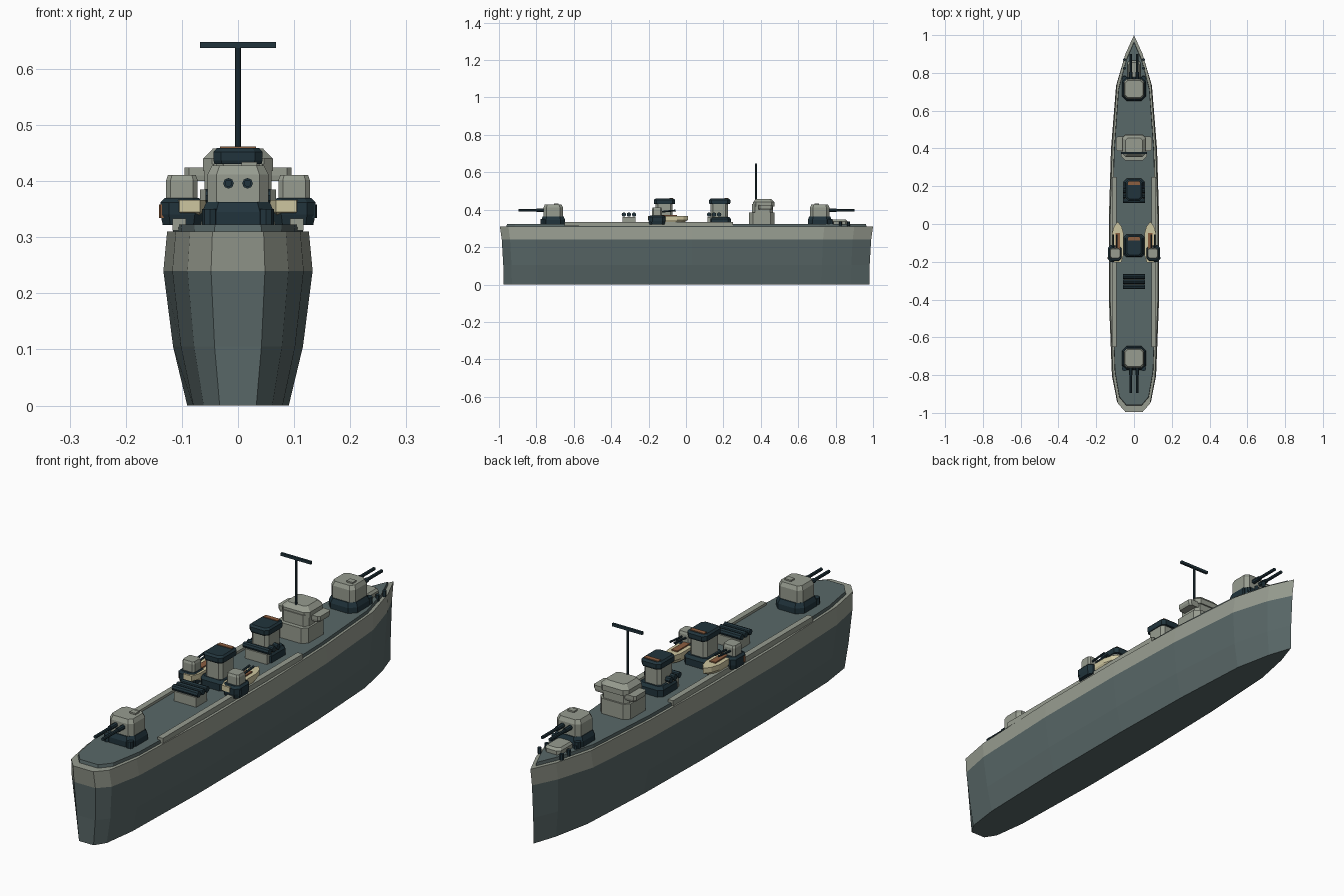
import bpy, bmesh
from math import pi
from mathutils import Matrix, Vector

cube = bpy.data.objects.get("Cube")
if cube:
    bpy.data.objects.remove(cube)


def material(name, hex_code):
    srgb = [int(hex_code[i:i + 2], 16) / 255 for i in (0, 2, 4)]
    col = [c / 12.92 if c < 0.04 else ((c + 0.055) / 1.055) ** 2.4 for c in srgb] + [1]
    m = bpy.data.materials.new(name)
    m.use_nodes = True
    m.diffuse_color = col
    m.node_tree.nodes["Principled BSDF"].inputs["Base Color"].default_value = col
    return m


HULL = material("slate grey", "596868")
LIGHT = material("light grey", "979C90")
DARK = material("dark navy", "21343C")
CREAM = material("cream", "CEC6A0")
RUST = material("rust brown", "8C5E40")


def finish(name, bm, mats):
    bmesh.ops.recalc_face_normals(bm, faces=bm.faces)
    me = bpy.data.meshes.new(name)
    bm.to_mesh(me)
    bm.free()
    for m in mats:
        me.materials.append(m)
    ob = bpy.data.objects.new(name, me)
    bpy.context.collection.objects.link(ob)
    return ob


def loft(name, rings, mats, bands=None):
    """Closed stack of equal rings; bands gives a material slot per layer."""
    bm = bmesh.new()
    vs = [[bm.verts.new(p) for p in r] for r in rings]
    n = len(rings[0])
    bm.faces.new(vs[0])
    for k in range(len(vs) - 1):
        for i in range(n):
            j = (i + 1) % n
            f = bm.faces.new((vs[k][i], vs[k][j], vs[k + 1][j], vs[k + 1][i]))
            f.material_index = bands[k] if bands else 0
    top = bm.faces.new(vs[-1])
    top.material_index = bands[-1] if bands else 0
    return finish(name, bm, mats)


def block(name, x, y, hx, hy, levels, mat, cut=0.012):
    """Corner-cut box; levels are (height, scale) pairs."""
    c = cut
    plan = [(hx, hy - c), (hx - c, hy), (c - hx, hy), (-hx, hy - c),
            (-hx, c - hy), (c - hx, -hy), (hx - c, -hy), (hx, c - hy)]
    return loft(name, [[(x + px * s, y + py * s, z) for px, py in plan]
                       for z, s in levels], [mat])


def box(name, x, y, hx, hy, z0, z1, mat):
    bm = bmesh.new()
    bmesh.ops.create_cube(bm, size=1, matrix=Matrix.Translation((x, y, (z0 + z1) / 2))
                          @ Matrix.Diagonal((2 * hx, 2 * hy, z1 - z0, 1)))
    return finish(name, bm, [mat])


def rod(name, a, b, r, mat, sides=8):
    a, b = Vector(a), Vector(b)
    d = b - a
    bm = bmesh.new()
    bmesh.ops.create_cone(bm, cap_ends=True, segments=sides, radius1=r, radius2=r, depth=d.length,
                          matrix=Matrix.Translation((a + b) / 2) @ d.to_track_quat('Z', 'Y').to_matrix().to_4x4())
    return finish(name, bm, [mat])


# Hull with a lighter upper band, and the raised deck
side = [(0.048, 0.9), (0.095, 0.74), (0.122, 0.4), (0.133, 0.03), (0.133, -0.4),
        (0.117, -0.81), (0.09, -0.95), (0.048, -0.995)]
outline = [(0, 1)] + side + [(-x, y) for x, y in reversed(side)]


def ring(z, sx, sy):
    return [(x * sx, y * sy, z) for x, y in outline]


loft("hull", [ring(0, 0.68, 0.98), ring(0.105, 0.87, 0.982), ring(0.24, 1, 0.99), ring(0.31, 0.95, 1)],
     [HULL, LIGHT], [0, 0, 1, 1])
loft("deck", [ring(0.309, 0.87, 0.965), ring(0.323, 0.86, 0.962)], [HULL])
DECK = 0.322

# Main gun turrets, bow and stern
for label, y, d in (("bow", 0.715, 1), ("stern", -0.71, -1)):
    block(label + "_turret_base", 0, y, 0.064, 0.064, [(DECK, 1), (0.345, 1), (0.363, 0.88)], DARK, 0.025)
    block(label + "_turret", 0, y, 0.054, 0.052, [(0.36, 1), (0.412, 1), (0.428, 0.86)], LIGHT, 0.016)
    box(label + "_turret_hatch", 0.02, y - d * 0.015, 0.014, 0.012, 0.425, 0.434, LIGHT)
    for s in (-1, 1):
        x = s * 0.017
        rod(label + "_barrel_sleeve", (x, y + d * 0.04, 0.396), (x, y + d * 0.09, 0.396), 0.0095, DARK)
        rod(label + "_barrel", (x, y + d * 0.05, 0.396), (x, y + d * 0.185, 0.396), 0.0065, DARK)
        rod(label + "_ammo_drum", (s * 0.05, y + d * 0.055, DECK), (s * 0.05, y + d * 0.055, 0.35), 0.014, DARK)

# Foredeck locker and bollards
block("foredeck_locker", 0, 0.815, 0.035, 0.05, [(DECK, 1), (0.338, 1), (0.347, 0.8)], LIGHT)
for s in (-1, 1):
    for y in (0.78, 0.825, 0.87):
        rod("bollard", (s * 0.05, y, DECK - 0.01), (s * 0.05, y, 0.337), 0.008, DARK, 6)
    # Raised strakes along the deck edges
    box("deck_strake", s * 0.105, -0.2, 0.012, 0.45, 0.312, 0.333, LIGHT)

# Bridge
block("bridge_base", 0, 0.405, 0.068, 0.068, [(DECK, 1), (0.385, 1)], LIGHT, 0.02)
block("bridge_middle", 0, 0.41, 0.06, 0.056, [(0.38, 1), (0.43, 1)], LIGHT, 0.016)
block("bridge_wings", 0, 0.425, 0.095, 0.038, [(0.4, 0.95), (0.41, 1), (0.424, 1)], LIGHT, 0.008)
block("bridge_roof", 0, 0.415, 0.062, 0.057, [(0.418, 1), (0.44, 1), (0.458, 0.72)], LIGHT, 0.016)

# Mast
rod("mast", (0, 0.375, 0.455), (0, 0.375, 0.645), 0.005, DARK)
box("mast_yard", 0, 0.375, 0.068, 0.005, 0.637, 0.648, DARK)

# Funnels
for label, y in (("fore", 0.18), ("aft", -0.115)):
    block(label + "_funnel_base", 0, y, 0.056, 0.06, [(DECK, 1), (0.35, 1), (0.362, 0.85)], DARK, 0.016)
    block(label + "_funnel", 0, y - 0.002, 0.038, 0.046, [(0.35, 1), (0.435, 1)], LIGHT)
    block(label + "_funnel_cap", 0, y, 0.044, 0.057, [(0.43, 0.95), (0.437, 1), (0.452, 1), (0.459, 0.85)], DARK, 0.014)
    box(label + "_funnel_trim", 0, y + 0.036, 0.032, 0.009, 0.455, 0.462, RUST)

# Transverse torpedo tubes
for label, y in (("fore", 0.15), ("aft", -0.305)):
    box(label + "_tube_mount", 0, y, 0.05, 0.035, DECK, 0.362, LIGHT)
    for k in (-1, 0, 1):
        rod(label + "_torpedo_tube", (-0.058, y + k * 0.027, 0.374), (0.058, y + k * 0.027, 0.374), 0.012, DARK)

# Lifeboats and secondary guns on each side
for s in (-1, 1):
    x = s * 0.086
    plan = [(0, 0.11), (0.02, 0.085), (0.03, 0.05), (0.03, -0.07), (0.018, -0.105)]
    plan += [(-px, py) for px, py in reversed(plan[1:])]
    loft("lifeboat", [[(x + px * k, py * k - 0.098, z) for px, py in plan]
                      for z, k in ((0.328, 0.7), (0.345, 1), (0.366, 1))], [CREAM])
    box("lifeboat_cover", x, -0.09, 0.013, 0.042, 0.364, 0.371, RUST)
    g = s * 0.1
    block("side_gun_base", g, -0.155, 0.038, 0.045, [(0.322, 0.9), (0.34, 1), (0.362, 1), (0.37, 0.8)], DARK, 0.015)
    block("side_gun", g, -0.155, 0.028, 0.027, [(0.365, 1), (0.402, 1), (0.411, 0.88)], LIGHT, 0.008)
    for k in (-1, 1):
        bx = g + k * 0.009
        rod("side_gun_barrel", (bx, -0.14, 0.388), (bx, -0.055, 0.396), 0.0045, DARK, 6)
    rod("side_ammo_drum", (s * 0.132, -0.18, 0.334), (s * 0.132, -0.18, 0.358), 0.009, RUST if s < 0 else DARK)
